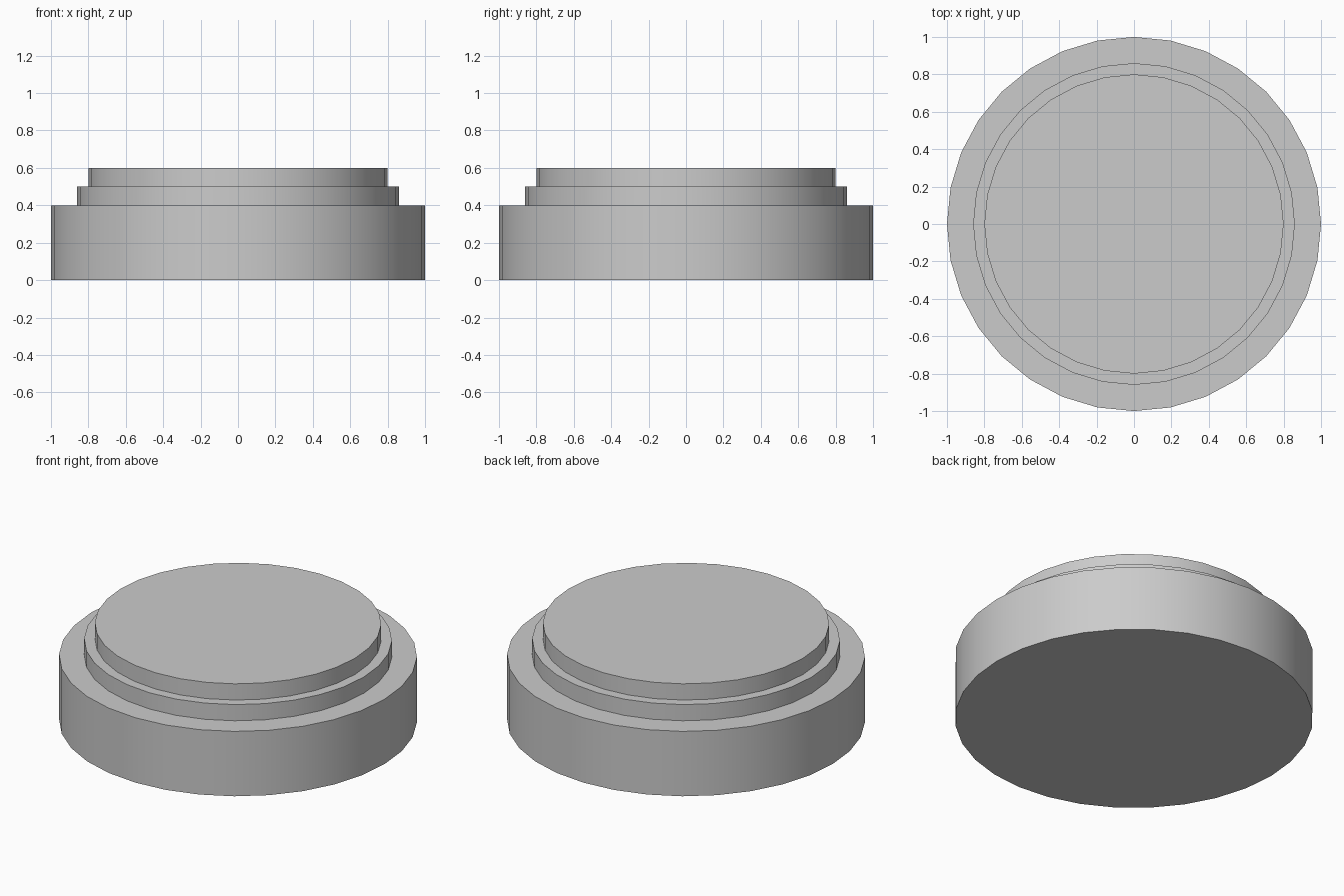
import bpy
import math

if "Cube" in bpy.data.objects:
    bpy.data.objects.remove(bpy.data.objects["Cube"])

SIDES = 32


def disc(name, radius, bottom, top):
    """Closed 32-sided disc between two heights, smooth wall with sharp rims."""
    bpy.ops.mesh.primitive_cylinder_add(
        vertices=SIDES, radius=radius, depth=top - bottom,
        location=(0, 0, (bottom + top) / 2))
    obj = bpy.context.object
    obj.name = name
    bpy.ops.object.shade_smooth_by_angle(angle=math.radians(30))
    return obj


# Wide base, narrow middle step and raised top plate
disc("base", 1.0, 0.0, 0.4)
disc("middle_step", 0.86, 0.4, 0.5)
disc("top_plate", 0.8, 0.5, 0.6)
